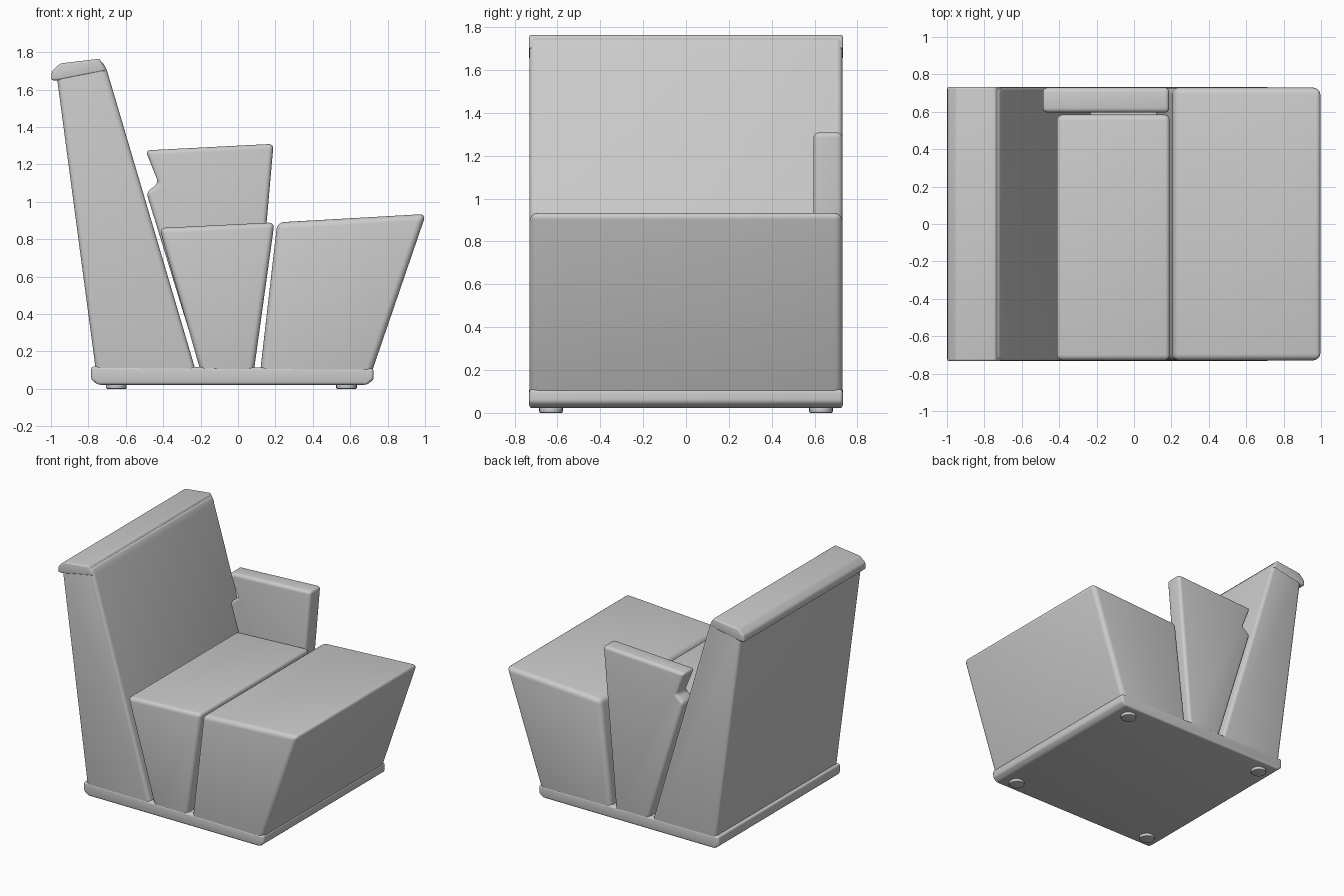
import bpy
import bmesh

if "Cube" in bpy.data.objects:
    bpy.data.objects.remove(bpy.data.objects["Cube"], do_unlink=True)

grey = bpy.data.materials.new("light_grey")
grey.use_nodes = True
colour = (0.6, 0.6, 0.6, 1)
grey.diffuse_color = colour
grey.node_tree.nodes["Principled BSDF"].inputs["Base Color"].default_value = colour


def finish(obj, radius, segments=4):
    """Round the edges, shade and colour one part."""
    obj.data.materials.append(grey)
    bpy.ops.object.select_all(action="DESELECT")
    obj.select_set(True)
    bpy.context.view_layer.objects.active = obj
    bevel = obj.modifiers.new("rounding", "BEVEL")
    bevel.width = radius
    bevel.segments = segments
    bevel.limit_method = "ANGLE"
    bevel.angle_limit = 0.35
    bpy.ops.object.modifier_apply(modifier=bevel.name)
    bpy.ops.object.shade_smooth_by_angle(angle=0.6)


def slab(name, outline, front, back, radius):
    """Extrude an x-z outline from front to back along y."""
    bm = bmesh.new()
    face = bm.faces.new([bm.verts.new((x, front, z)) for x, z in outline])
    side = bmesh.ops.extrude_face_region(bm, geom=[face])
    moved = [v for v in side["geom"] if isinstance(v, bmesh.types.BMVert)]
    bmesh.ops.translate(bm, verts=moved, vec=(0, back - front, 0))
    bmesh.ops.recalc_face_normals(bm, faces=bm.faces)
    mesh = bpy.data.meshes.new(name)
    bm.to_mesh(mesh)
    bm.free()
    obj = bpy.data.objects.new(name, mesh)
    bpy.context.collection.objects.link(obj)
    finish(obj, radius)
    return obj


HALF = 0.73

# Plinth tray with rounded lower edges
slab("base", [(-0.785, 0.12), (-0.785, 0.05), (-0.75, 0.022), (0.69, 0.022),
              (0.725, 0.05), (0.725, 0.11)], -HALF - 0.002, HALF + 0.002, 0.015)

# Tall leaning backrest and its overhanging top
slab("backrest", [(-0.755, 0.06), (-0.97, 1.68), (-0.725, 1.755), (-0.70, 1.70),
                  (-0.215, 0.06)], -HALF, HALF, 0.025)
slab("backrest_cap", [(-1.0, 1.65), (-0.995, 1.70), (-0.95, 1.74), (-0.74, 1.765),
                      (-0.705, 1.70), (-0.96, 1.65)], -HALF - 0.003, HALF + 0.003, 0.012)

# Seat wedge
slab("seat_cushion", [(-0.19, 0.06), (-0.42, 0.86), (0.195, 0.89), (0.08, 0.06)],
     -HALF, 0.585, 0.03)

# Armrest panel, notched where it meets the backrest
slab("armrest", [(-0.185, 0.06), (-0.49, 1.05), (-0.425, 1.10), (-0.495, 1.275),
                 (0.19, 1.31), (0.08, 0.06)], 0.595, HALF, 0.025)

# Broad front block
slab("front_block", [(0.115, 0.06), (0.21, 0.89), (1.005, 0.935), (0.705, 0.06)],
     -HALF, HALF, 0.035)

# Feet
for side, x in (("back", -0.65), ("front", 0.58)):
    for hand, y in (("right", -0.63), ("left", 0.63)):
        bpy.ops.mesh.primitive_cylinder_add(vertices=24, radius=0.055, depth=0.03,
                                            location=(x, y, 0.015))
        foot = bpy.context.object
        foot.name = f"{side}_{hand}_foot"
        finish(foot, 0.006, 2)
